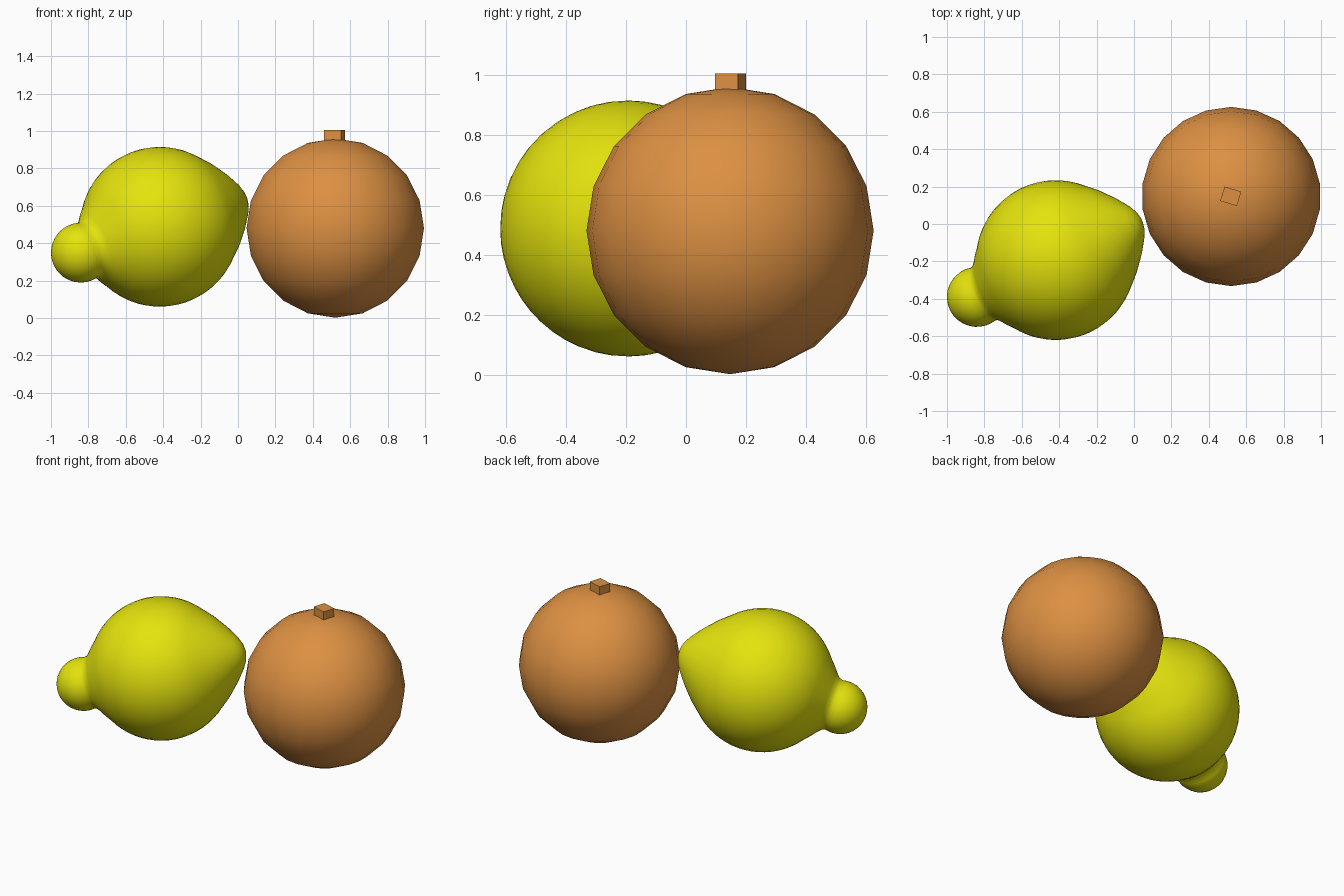
import bpy, bmesh, math
from mathutils import Vector, Matrix

if "Cube" in bpy.data.objects:
    bpy.data.objects.remove(bpy.data.objects["Cube"])


def material(name, rgb):
    m = bpy.data.materials.new(name)
    m.diffuse_color = (*rgb, 1.0)
    m.use_nodes = True
    m.node_tree.nodes["Principled BSDF"].inputs["Base Color"].default_value = m.diffuse_color
    return m


def add_object(name, bm, mat, smooth=True):
    bmesh.ops.recalc_face_normals(bm, faces=bm.faces[:])
    for f in bm.faces:
        f.smooth = smooth
    mesh = bpy.data.meshes.new(name)
    bm.to_mesh(mesh)
    bm.free()
    mesh.materials.append(mat)
    ob = bpy.data.objects.new(name, mesh)
    bpy.context.collection.objects.link(ob)
    return ob


def arc(centre, radius, a0, a1, n):
    """Profile points (axial, radial); angle 0 points along the axis."""
    pts = []
    for i in range(n + 1):
        a = math.radians(a0 + (a1 - a0) * i / n)
        pts.append((centre + radius * math.cos(a), radius * math.sin(a)))
    return pts


yellow = material("lemon yellow", (0.78, 0.77, 0.004))
orange = material("orange peel", (0.72, 0.28, 0.055))

# Lemon: round nub, shoulder fillet, spherical body and tapering tip, lathed
nub_centre = Vector((-0.84, -0.39, 0.35))
body_centre = Vector((-0.418, -0.193, 0.488))
axis = body_centre - nub_centre
profile = arc(-axis.length, 0.16, 180, 76, 10)
profile += [(-0.425, 0.162), (-0.402, 0.186), (-0.375, 0.22)]
profile += arc(0, 0.427, 143, 46, 18)
profile += [(0.36, 0.252), (0.43, 0.176), (0.485, 0.105),
            (0.508, 0.066), (0.52, 0.032), (0.523, 0.0)]

bm = bmesh.new()
verts = [bm.verts.new((abs(r), 0, s)) for s, r in profile]
edges = [bm.edges.new(p) for p in zip(verts, verts[1:])]
bmesh.ops.spin(bm, geom=verts + edges, cent=(0, 0, 0), axis=(0, 0, 1),
               angle=2 * math.pi, steps=48, use_duplicate=False)
bmesh.ops.remove_doubles(bm, verts=bm.verts[:], dist=0.0005)
turn = axis.to_track_quat('Z', 'Y').to_matrix().to_4x4()
bm.transform(Matrix.Translation(body_centre) @ turn)
add_object("lemon", bm, yellow)

# Orange: coarse smooth-shaded sphere
bm = bmesh.new()
bmesh.ops.create_uvsphere(bm, u_segments=22, v_segments=10, radius=0.479,
                          matrix=Matrix.Translation((0.52, 0.147, 0.481)))
add_object("orange_fruit", bm, orange)

# Stem: small turned block on top
bm = bmesh.new()
bmesh.ops.create_cube(bm, size=1, matrix=Matrix.Translation((0.517, 0.148, 0.97))
                      @ Matrix.Rotation(math.radians(-17), 4, 'Z')
                      @ Matrix.Diagonal((0.093, 0.08, 0.07, 1)))
add_object("orange_stem", bm, orange, smooth=False)
